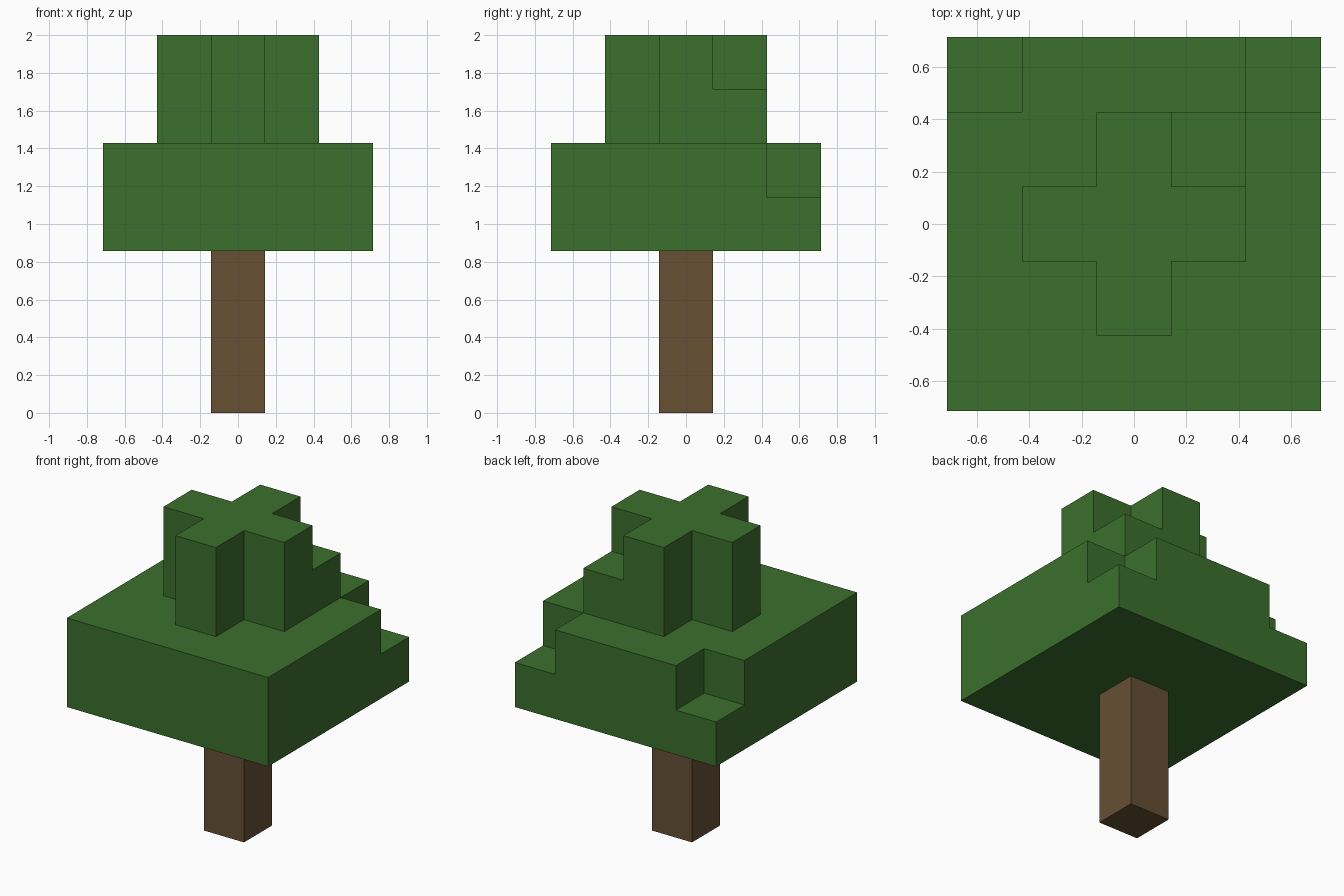
import bpy
import bmesh
from mathutils import Vector

cube = bpy.data.objects.get("Cube")
if cube:
    bpy.data.objects.remove(cube, do_unlink=True)

U = 2 / 7  # edge of one block; the tree is seven blocks tall


def make_material(name, rgb):
    mat = bpy.data.materials.new(name)
    mat.use_nodes = True
    mat.diffuse_color = (*rgb, 1)
    mat.node_tree.nodes["Principled BSDF"].inputs["Base Color"].default_value = (*rgb, 1)
    return mat


def block_skin(name, cells, mat):
    """Mesh only the exposed faces of a set of unit blocks."""
    bm = bmesh.new()
    for cell in cells:
        centre = Vector(cell) + Vector((0, 0, 0.5))
        for axis in range(3):
            for sign in (-1, 1):
                n = Vector((0, 0, 0))
                n[axis] = sign
                if tuple(int(a + b) for a, b in zip(cell, n)) in cells:
                    continue
                u = Vector((0, 0, 0))
                u[(axis + 1) % 3] = 0.5
                v = n.cross(u)
                mid = centre + n / 2
                corners = (mid - u - v, mid + u - v, mid + u + v, mid - u + v)
                bm.faces.new([bm.verts.new(c * U) for c in corners])
    bmesh.ops.remove_doubles(bm, verts=bm.verts[:], dist=U / 100)
    mesh = bpy.data.meshes.new(name)
    bm.to_mesh(mesh)
    bm.free()
    mesh.materials.append(mat)
    obj = bpy.data.objects.new(name, mesh)
    bpy.context.collection.objects.link(obj)
    return obj


def layer(radius, z):
    span = range(-radius, radius + 1)
    return {(x, y, z) for x in span for y in span}


bark = make_material("bark_brown", (0.133, 0.080, 0.034))
leaf = make_material("leaf_green", (0.045, 0.162, 0.026))

# Trunk
block_skin("trunk", {(0, 0, z) for z in range(3)}, bark)

# Wide lower foliage, with both rear corners missing from its upper layer
foliage = layer(2, 3) | layer(2, 4)
foliage -= {(2, 2, 4), (-2, 2, 4)}

# Cross-shaped crown, with one extra block in a rear corner
for z in (5, 6):
    foliage |= {c for c in layer(1, z) if c[0] * c[1] == 0}
foliage.add((1, 1, 5))

block_skin("foliage", foliage, leaf)
